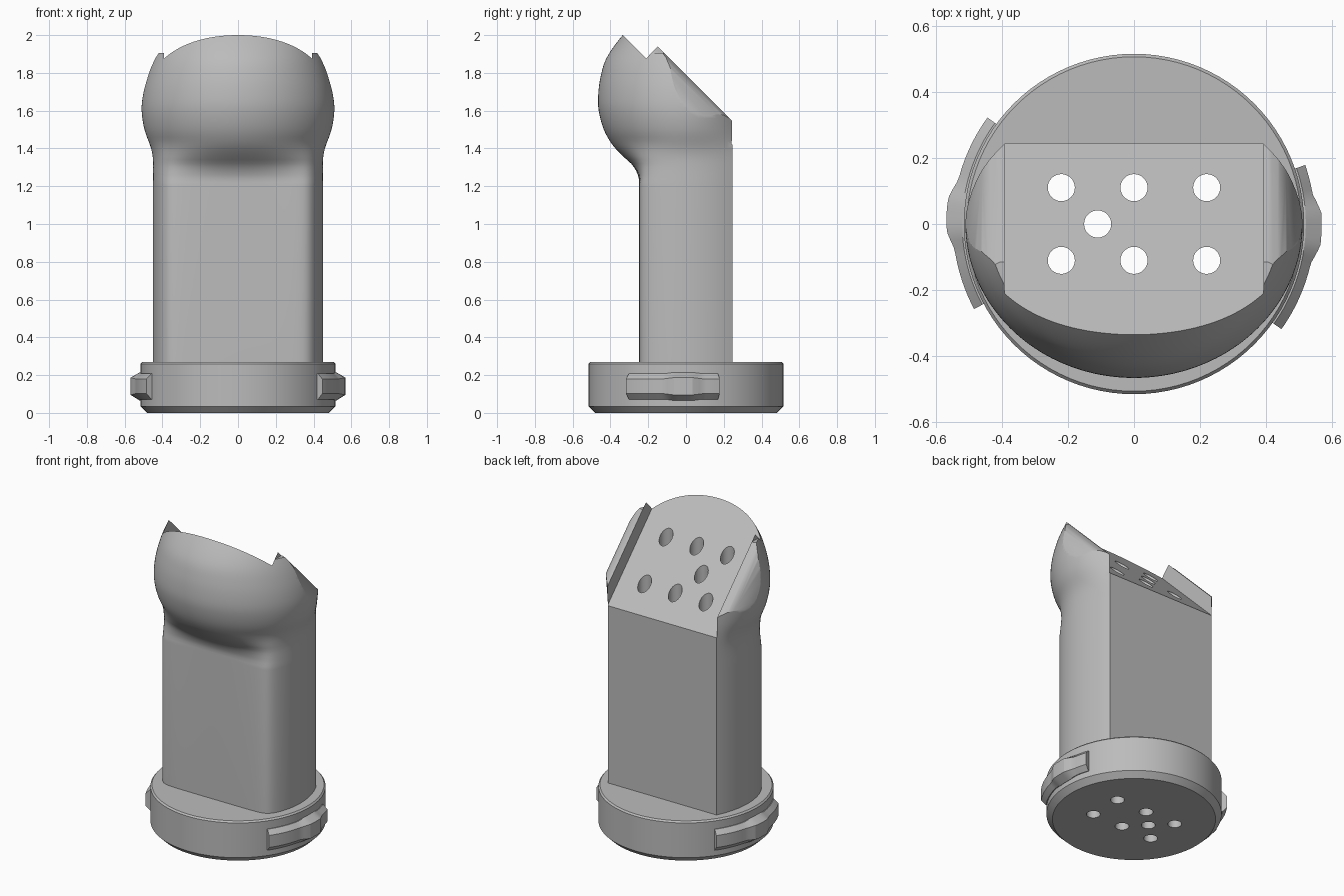
import bpy, bmesh, math
from math import sin, cos, pi, radians, asin
from mathutils import Vector, Matrix

cube = bpy.data.objects.get("Cube")
if cube:
    bpy.data.objects.remove(cube, do_unlink=True)

grey = bpy.data.materials.new("plain grey")
grey.use_nodes = True
GREY = (0.5, 0.5, 0.5, 1)
grey.diffuse_color = GREY
grey.node_tree.nodes["Principled BSDF"].inputs["Base Color"].default_value = GREY


def make_object(name, bm):
    bmesh.ops.recalc_face_normals(bm, faces=bm.faces)
    mesh = bpy.data.meshes.new(name)
    bm.to_mesh(mesh)
    bm.free()
    mesh.materials.append(grey)
    obj = bpy.data.objects.new(name, mesh)
    bpy.context.collection.objects.link(obj)
    return obj


def select(obj):
    bpy.ops.object.select_all(action='DESELECT')
    obj.select_set(True)
    bpy.context.view_layer.objects.active = obj


def cut(obj, cutter):
    select(obj)
    mod = obj.modifiers.new("cut", 'BOOLEAN')
    mod.operation = 'DIFFERENCE'
    mod.solver = 'EXACT'
    mod.object = cutter
    bpy.ops.object.modifier_apply(modifier=mod.name)


def smooth(obj, angle=30):
    select(obj)
    bpy.ops.object.shade_smooth_by_angle(angle=radians(angle))


def loft(bm, rings, closed=False):
    """Skin a list of point rings; cap the ends unless the loft is closed."""
    rows = [[bm.verts.new(p) for p in ring] for ring in rings]
    pairs = list(zip(rows, rows[1:] + rows[:1])) if closed else list(zip(rows, rows[1:]))
    n = len(rows[0])
    for low, high in pairs:
        for i in range(n):
            j = (i + 1) % n
            bm.faces.new((low[i], low[j], high[j], high[i]))
    if not closed:
        bm.faces.new(rows[0])
        bm.faces.new(rows[-1])


def curve(points, z):
    """Smooth interpolation through (z, value) points."""
    last = len(points) - 1

    def slope(i):
        (z0, v0), (z1, v1) = points[max(i - 1, 0)], points[min(i + 1, last)]
        return (v1 - v0) / (z1 - z0)
    if z <= points[0][0]:
        return points[0][1]
    for i in range(last):
        (z0, v0), (z1, v1) = points[i], points[i + 1]
        if z <= z1:
            d = z1 - z0
            t = (z - z0) / d
            return ((2*t**3 - 3*t*t + 1) * v0 + (t**3 - 2*t*t + t) * d * slope(i)
                    + (3*t*t - 2*t**3) * v1 + (t**3 - t*t) * d * slope(i + 1))
    return points[-1][1]


# Body profile: front depth and half width by height
FRONT = [(1.2, .25), (1.25, .252), (1.31, .282), (1.36, .335), (1.42, .39), (1.5, .435),
         (1.6, .462), (1.68, .465), (1.78, .452), (1.88, .42), (2.0, .335), (2.06, .27)]
WIDTH = [(1.2, .45), (1.34, .45), (1.4, .46), (1.5, .495), (1.6, .51), (1.7, .502),
         (1.8, .478), (1.88, .45), (2.0, .4), (2.06, .37)]
BACK, CORNER = .245, .39


def body_ring(z, arc=8, front=80):
    a, f = curve(WIDTH, z), curve(FRONT, z)
    k = min(max((z - 1.2) / .25, 0), 1)
    k = k * k * (3 - 2 * k)
    corner = min(CORNER, a * .95)
    end = math.acos(corner / a)
    b = BACK / sin(end)
    side = [(a * cos(end * i / arc), b * sin(end * i / arc)) for i in range(arc, 0, -1)]
    pts = list(side)
    for i in range(front + 1):
        t = pi * i / front
        s = max(1.8 * sin(t), 0)
        flat = s / (1 + s**8) ** .125
        pts.append((a * cos(t), -f * (flat * (1 - k) + sin(t) * k)))
    pts += [(-x, y) for x, y in reversed(side)]
    return [(x, y, z) for x, y in pts]


# Column swelling into the rounded head
bm = bmesh.new()
loft(bm, [body_ring(.26)] + [body_ring(1.2 + .02 * i) for i in range(44)])

# Slanted, rounded tops of the two side cheeks
planes = [((0, 0, 1.905), (0, 0, 1)), ((0, 0, 1.79), (0, 1, 1))]
slant = Vector((0, 1, 1)).normalized()
radius = .09
for sign in (-1, 1):
    centre = Vector((sign * CORNER, 0, 1.79)) - slant * radius
    for degrees in (20, 40, 60):
        normal = Vector((sign * sin(radians(degrees)), 0, 0)) + slant * cos(radians(degrees))
        planes.append((centre + normal * radius, normal))
# The level cut only applies behind the front lip, so the lip is trimmed by the notch below
for point, normal in planes[1:]:
    bmesh.ops.bisect_plane(bm, geom=bm.verts[:] + bm.edges[:] + bm.faces[:], dist=1e-5,
                           plane_co=point, plane_no=normal, clear_outer=True)
    bmesh.ops.holes_fill(bm, edges=[e for e in bm.edges if e.is_boundary])
body = make_object("body", bm)


def box_cutter(name, size, matrix):
    bm = bmesh.new()
    bmesh.ops.create_cube(bm, size=1, matrix=matrix @ Matrix.Diagonal((*size, 1)))
    obj = make_object(name, bm)
    obj.hide_render = True
    return obj


# Recessed sloping face between the cheeks, and the blunt cheek tips
tilt = Matrix.Rotation(radians(-45), 4, 'X')
notch = box_cutter("notch_cutter", (.784, 2, 1),
                   Matrix.Translation((0, 0, 1.665)) @ tilt @ Matrix.Translation((0, 0, .5)))
tips = [box_cutter("tip_cutter", (.4, 1, .4), Matrix.Translation((s * .592, .2, 2.105)))
        for s in (-1, 1)]

# Seven vertical through holes
bm = bmesh.new()
spots = [(x, y) for x in (-.22, 0, .22) for y in (-.11, .11)] + [(-.11, 0)]
for x, y in spots:
    bmesh.ops.create_cone(bm, cap_ends=True, segments=32, radius1=.041, radius2=.041,
                          depth=3, matrix=Matrix.Translation((x, y, 1)))
holes = make_object("hole_cutter", bm)
holes.hide_render = True

# Round base with chamfered rims
bm = bmesh.new()
rims = [(.48, 0), (.515, .035), (.515, .26), (.506, .27)]
loft(bm, [[(r * cos(2 * pi * i / 96), r * sin(2 * pi * i / 96), z) for i in range(96)]
          for r, z in rims])
base = make_object("base", bm)

for cutter in [notch] + tips + [holes]:
    cut(body, cutter)
cut(base, holes)
for cutter in [notch] + tips + [holes]:
    bpy.data.objects.remove(cutter, do_unlink=True)
smooth(body)
smooth(base)


# Locking lugs: bevelled arcs with a raised middle
def lug(name, start, end, middle):
    steps = 28
    angles = [start + (end - start) * i / steps for i in range(steps + 1)]
    rings = []
    for angle in angles:
        rise = min(max((11 - abs(angle - middle)) / 6, 0), 1)
        r, grow = .548 + .02 * rise, .007 * rise
        profile = [(.49, .072 - grow), (.52, .072 - grow), (r, .102 - grow),
                   (r, .18 + grow), (.52, .208 + grow), (.49, .208 + grow)]
        c, s = cos(radians(angle)), sin(radians(angle))
        rings.append([(p * c, p * s, z) for p, z in profile])
    bm = bmesh.new()
    loft(bm, rings)
    smooth(make_object(name, bm), 15)


lug("left_lug", -35.5, 19, -1.5)
lug("right_lug", 144, 208, 177)
